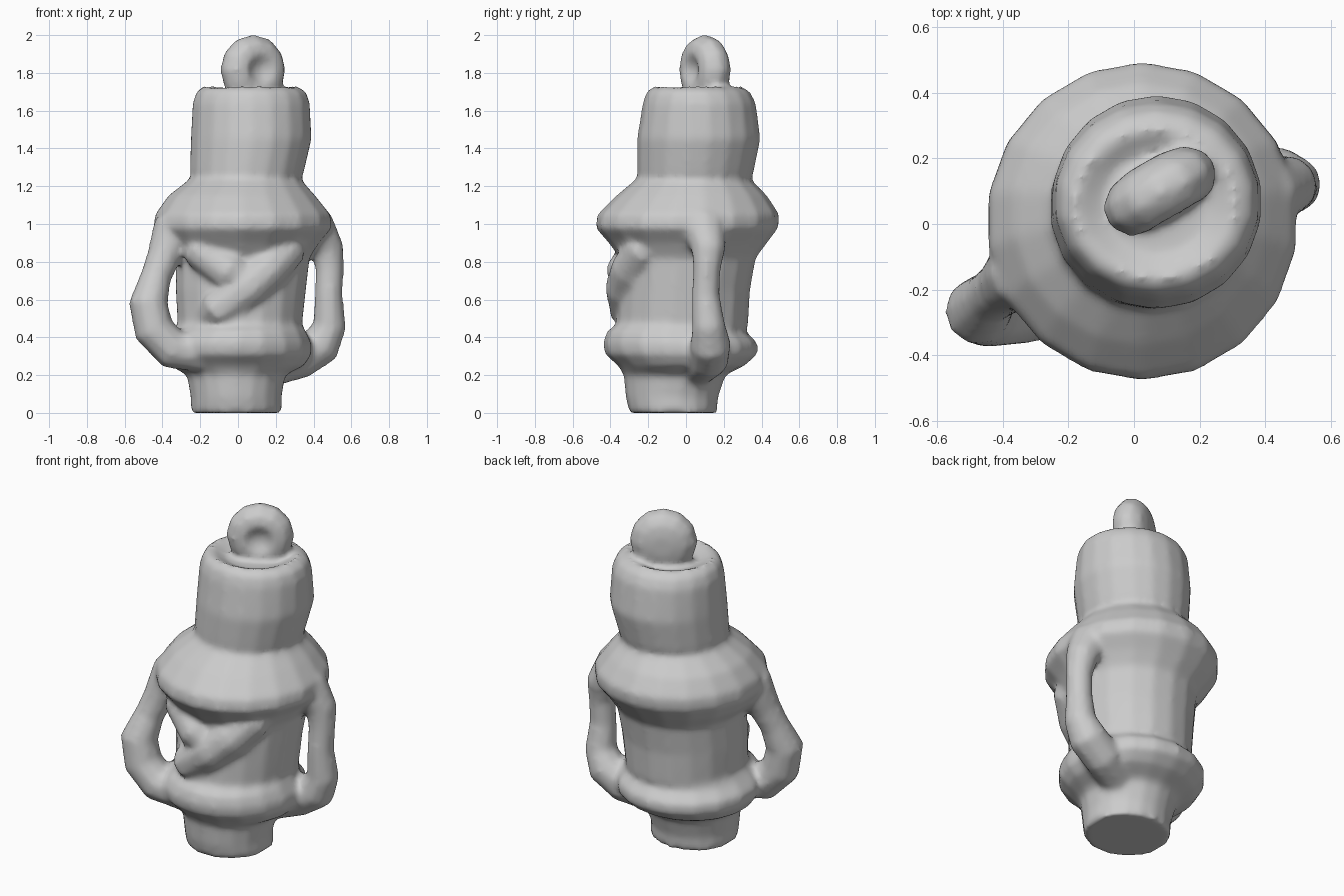
import bpy, bmesh, math
from mathutils import Vector, Matrix


def skin(name, rings):
    """Bridge a list of point rings into a closed object."""
    bm = bmesh.new()
    loops = [[bm.verts.new(p) for p in ring] for ring in rings]
    n = len(loops[0])
    for a, b in zip(loops, loops[1:]):
        for i in range(n):
            j = (i + 1) % n
            bm.faces.new((a[i], a[j], b[j], b[i]))
    bm.faces.new(loops[0][::-1])
    bm.faces.new(loops[-1])
    bmesh.ops.recalc_face_normals(bm, faces=bm.faces)
    mesh = bpy.data.meshes.new(name)
    bm.to_mesh(mesh)
    bm.free()
    obj = bpy.data.objects.new(name, mesh)
    bpy.context.collection.objects.link(obj)
    return obj


def stack(name, sections, n=18):
    """Loft ellipses given as (z, x min, x max, y min, y max)."""
    rings = []
    for z, x0, x1, y0, y1 in sections:
        ring = []
        for i in range(n):
            a = 2 * math.pi * (i + 0.5) / n
            ring.append(((x0 + x1) / 2 + (x1 - x0) / 2 * math.cos(a) * 1.01,
                         (y0 + y1) / 2 + (y1 - y0) / 2 * math.sin(a), z))
        rings.append(ring)
    return skin(name, rings)


def limb(name, points, n=10):
    """Tapered tube through (x, y, z, radius) points."""
    pos = [Vector(p[:3]) for p in points]
    rings = []
    for k, p in enumerate(points):
        t = (pos[min(k + 1, len(pos) - 1)] - pos[max(k - 1, 0)]).normalized()
        u = t.cross(Vector((0, 1, 0))).normalized()
        v = u.cross(t)
        rings.append([pos[k] + p[3] * (u * math.cos(2 * math.pi * i / n) +
                                       v * math.sin(2 * math.pi * i / n)) for i in range(n)])
    return skin(name, rings)


# foot, lower flange, waist and shoulder bulge
body = stack("body", [
    (0.00, -0.25, 0.235, -0.30, 0.165),
    (0.08, -0.25, 0.23, -0.32, 0.17),
    (0.20, -0.27, 0.25, -0.33, 0.21),
    (0.25, -0.36, 0.35, -0.36, 0.31),
    (0.31, -0.40, 0.39, -0.43, 0.38),
    (0.37, -0.40, 0.39, -0.44, 0.38),
    (0.43, -0.35, 0.36, -0.42, 0.32),
    (0.47, -0.32, 0.34, -0.37, 0.33),
    (0.65, -0.33, 0.36, -0.36, 0.34),
    (0.82, -0.33, 0.38, -0.35, 0.37),
    (0.90, -0.40, 0.43, -0.41, 0.43),
    (0.98, -0.45, 0.50, -0.48, 0.49),
    (1.05, -0.44, 0.49, -0.47, 0.495),
    (1.15, -0.37, 0.41, -0.37, 0.43),
    (1.25, -0.24, 0.32, -0.25, 0.33),
])

# tall collar with a shallow dished top
collar = stack("collar", [
    (1.18, -0.24, 0.32, -0.25, 0.33),
    (1.28, -0.255, 0.35, -0.26, 0.36),
    (1.45, -0.25, 0.39, -0.26, 0.395),
    (1.64, -0.24, 0.38, -0.23, 0.37),
    (1.70, -0.22, 0.36, -0.21, 0.34),
    (1.73, -0.18, 0.31, -0.17, 0.29),
    (1.69, -0.10, 0.23, -0.09, 0.22),
])

# thick rounded disc on top, dented on its front side
spin = Matrix.Translation((0.08, 0.10, 1.815)) @ Matrix.Rotation(math.radians(30), 4, 'Z')
disc = [(-0.055, 0.03), (-0.09, 0.09), (-0.075, 0.15), (-0.015, 0.19),
        (0.045, 0.178), (0.085, 0.13), (0.10, 0.06)]
top_disc = skin("top_disc", [[spin @ Vector((r * math.cos(math.tau * i / 12), d,
                                             r * math.sin(math.tau * i / 12)))
                              for i in range(12)] for d, r in disc])

# two side handles running from the shoulder to the flange
left_handle = limb("left_handle", [
    (-0.25, -0.08, 1.06, 0.10), (-0.34, -0.15, 0.96, 0.12),
    (-0.395, -0.19, 0.82, 0.09), (-0.435, -0.22, 0.72, 0.083),
    (-0.475, -0.265, 0.58, 0.105), (-0.445, -0.27, 0.44, 0.11),
    (-0.35, -0.26, 0.34, 0.11), (-0.18, -0.24, 0.31, 0.10)])
right_handle = limb("right_handle", [
    (0.28, 0.06, 1.04, 0.10), (0.41, 0.10, 0.97, 0.12),
    (0.475, 0.12, 0.86, 0.09), (0.485, 0.11, 0.76, 0.075),
    (0.48, 0.105, 0.62, 0.075), (0.485, 0.12, 0.46, 0.09),
    (0.44, 0.13, 0.36, 0.11), (0.33, 0.12, 0.29, 0.11), (0.15, 0.05, 0.23, 0.10)])

# folds across the front of the waist
long_fold = limb("front_fold_long", [
    (0.28, -0.12, 0.95, 0.09), (0.26, -0.23, 0.86, 0.10), (0.16, -0.29, 0.76, 0.11),
    (0.05, -0.32, 0.66, 0.11), (-0.10, -0.30, 0.55, 0.11),
    (-0.20, -0.18, 0.45, 0.06)])
short_fold = limb("front_fold_short", [
    (-0.22, -0.12, 0.96, 0.09), (-0.19, -0.26, 0.85, 0.10),
    (-0.05, -0.32, 0.75, 0.105), (0.10, -0.30, 0.66, 0.08)])

# fuse everything into one softly blended surface
bpy.ops.object.select_all(action='DESELECT')
for part in (body, collar, top_disc, left_handle, right_handle, long_fold, short_fold):
    part.select_set(True)
bpy.context.view_layer.objects.active = body
bpy.ops.object.join()
fuse = body.modifiers.new("fuse", 'REMESH')
fuse.mode = 'VOXEL'
fuse.voxel_size = 0.018
fuse.use_smooth_shade = True
soften = body.modifiers.new("soften", 'SMOOTH')
soften.factor = 0.5
soften.iterations = 6
